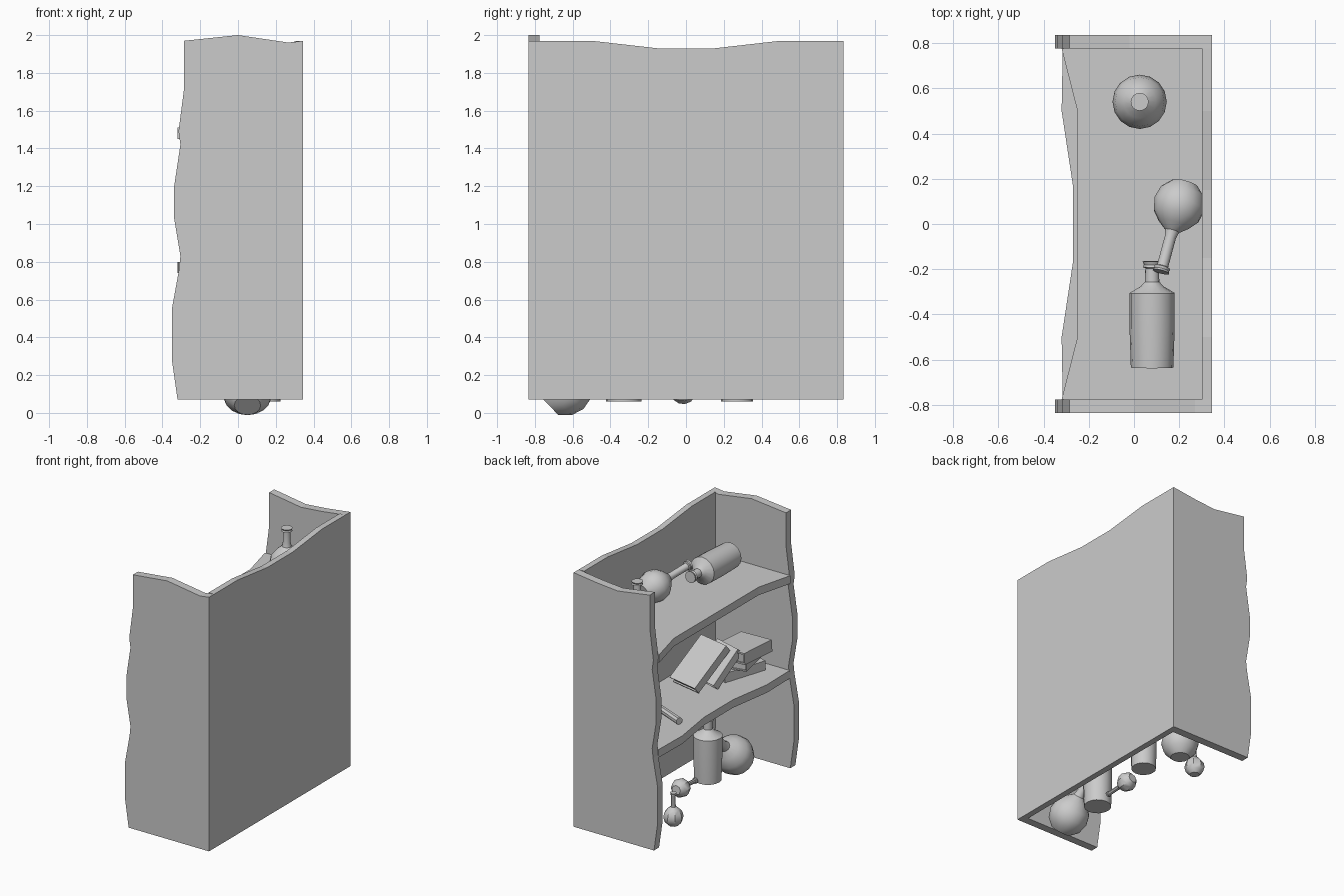
import bpy, bmesh, math
from mathutils import Vector, Matrix

if "Cube" in bpy.data.objects:
    bpy.data.objects.remove(bpy.data.objects["Cube"])


def finish(bm, name, smooth=False):
    bmesh.ops.recalc_face_normals(bm, faces=bm.faces[:])
    me = bpy.data.meshes.new(name)
    bm.to_mesh(me)
    bm.free()
    ob = bpy.data.objects.new(name, me)
    bpy.context.collection.objects.link(ob)
    if smooth:
        bpy.ops.object.select_all(action='DESELECT')
        ob.select_set(True)
        bpy.context.view_layer.objects.active = ob
        bpy.ops.object.shade_smooth_by_angle(angle=math.radians(35))
    return ob


def prism(name, pts, shift):
    """Extrude a flat outline of 3D points by a vector."""
    bm = bmesh.new()
    f = bm.faces.new([bm.verts.new(p) for p in pts])
    r = bmesh.ops.extrude_face_region(bm, geom=[f])
    bmesh.ops.translate(bm, vec=shift, verts=[v for v in r['geom'] if isinstance(v, bmesh.types.BMVert)])
    return finish(bm, name)


def lathe(name, profile, base, axis=(0, 0, 1), seg=16):
    """Spin (radius, height) pairs round an axis starting at base."""
    bm = bmesh.new()
    m = Matrix.Translation(base) @ Vector((0, 0, 1)).rotation_difference(Vector(axis)).to_matrix().to_4x4()
    rings = []
    for r, h in profile:
        rings.append([bm.verts.new(m @ Vector((r * math.cos(2 * math.pi * i / seg),
                                              r * math.sin(2 * math.pi * i / seg), h))) for i in range(seg)])
    for a, b in zip(rings, rings[1:]):
        for i in range(seg):
            j = (i + 1) % seg
            bm.faces.new((a[i], a[j], b[j], b[i]))
    bm.faces.new(rings[0])
    bm.faces.new(rings[-1])
    return finish(bm, name, True)


def flask(name, base, axis=(0, 0, 1), r=0.125, height=0.37, seg=16):
    n = r * 0.22
    prof = [(r * .5, 0), (r * .86, r * .36), (r, r * .85), (r * .9, r * 1.32), (r * .6, r * 1.68),
            (n * 1.25, r * 1.95), (n, r * 2.2), (n, height - r * .22), (n * 1.45, height - r * .18),
            (n * 1.3, height - r * .08), (n * 1.5, height)]
    return lathe(name, prof, base, axis, seg)


def jar(name, base, axis=(0, 0, 1), r=0.1, height=0.47):
    k = height / 0.47
    prof = [(r * .94, 0), (r, .18 * k), (r, .33 * k), (r * .5, .36 * k), (r * .32, .38 * k), (r * .3, .44 * k),
            (r * .42, .445 * k), (r * .36, .455 * k), (r * .42, .47 * k)]
    return lathe(name, prof, base, axis)


def book(name, centre, size, rot):
    """Two covers, a spine and a slightly inset page block."""
    w, l, t = size
    c = t * 0.14
    bm = bmesh.new()
    parts = [((0, 0, t / 2 - c / 2), (w, l, c)), ((0, 0, -t / 2 + c / 2), (w, l, c)),
             ((-w / 2 + c / 2, 0, 0), (c, l, t - 2 * c)), ((0, 0, 0), (w - 2 * c, l - 0.02, t - 2 * c))]
    for p, s in parts:
        bmesh.ops.create_cube(bm, size=1, matrix=Matrix.Translation(p) @ Matrix.Diagonal((*s, 1)))
    ob = finish(bm, name)
    ob.location = centre
    ob.rotation_euler = [math.radians(a) for a in rot]
    return ob


# Worn side panels: shared wavy front edge, different tops
front = [(-.285, 1.97), (-.285, 1.72), (-.315, 1.49), (-.305, 1.42), (-.338, 1.2), (-.338, 1.03),
         (-.305, .83), (-.312, .76), (-.35, .55), (-.35, .28), (-.32, .07)]
tops = {'side_panel_front': (-.835, [(.345, .07), (.345, 1.97), (.27, 1.96), (0, 2.0)]),
        'side_panel_rear': (.775, [(.345, .07), (.345, 1.97), (.15, 1.945), (-.02, 1.93)])}
for name, (y, top) in tops.items():
    prism(name, [(x, y, z) for x, z in top + front], (0, .06, 0))

# Back panel with sagging top edge
back = [(-.775, .07), (-.775, 1.97), (-.5, 1.97), (-.15, 1.93), (.15, 1.93), (.5, 1.97), (.775, 1.97), (.775, .07)]
prism('back_panel', [(.30, y, z) for y, z in back], (.045, 0, 0))

# Two shelves with worn front edges
upper = [(-.32, .775), (-.25, .5), (-.25, -.5), (-.32, -.775)]
lower = [(-.315, .775), (-.32, .5), (-.27, .17), (-.27, -.17), (-.32, -.5), (-.315, -.775)]
for name, edge, z in (('upper_shelf', upper, 1.45), ('lower_shelf', lower, .74)):
    prism(name, [(x, y, z) for x, y in edge + [(.30, -.775), (.30, .775)]], (0, 0, .06))

# Glassware on the upper shelf
flask('upper_standing_flask', (.025, .54, 1.51), r=.12)
flask('upper_fallen_flask', (.225, .18, 1.60), (-.105, -.39, .09), r=.115, height=.415)
jar('upper_fallen_jar', (.08, -.635, 1.61), (0, 1, .03))

# Books on the middle shelf: stack and two leaning ones
book('stack_book_bottom', (-.01, -.56, .835), (.24, .34, .07), (0, 0, -18))
book('stack_book_middle', (-.04, -.58, .905), (.22, .29, .065), (0, 0, 12))
book('stack_book_top', (-.08, -.56, .985), (.27, .29, .085), (0, 4, -5))
book('leaning_book_tall', (.06, -.25, .95), (.25, .37, .06), (-38, 0, -12))
book('leaning_book_short', (-.01, -.36, .925), (.22, .30, .055), (-45, 0, -16))

# Rolled scroll
lathe('scroll', [(.026, 0), (.026, .36)], (-.2, .365, .826), (.92, -.39, 0), 8)

# Glassware under the lower shelf
flask('lower_leaning_flask', (.05, -.725, .04), (0, .72, .69), r=.14, height=.50)
jar('lower_jar', (.05, -.33, .06))
flask('fallen_vial', (.05, .045, .12), (.05, -1, -.1), r=.068, height=.25, seg=8)
jar('lower_rear_jar', (.14, .27, .06), r=.09, height=.44)
flask('lower_rear_flask', (.04, .54, .07), r=.13, height=.40)
flask('standing_vial', (-.19, .42, .07), r=.07, height=.24, seg=8)
